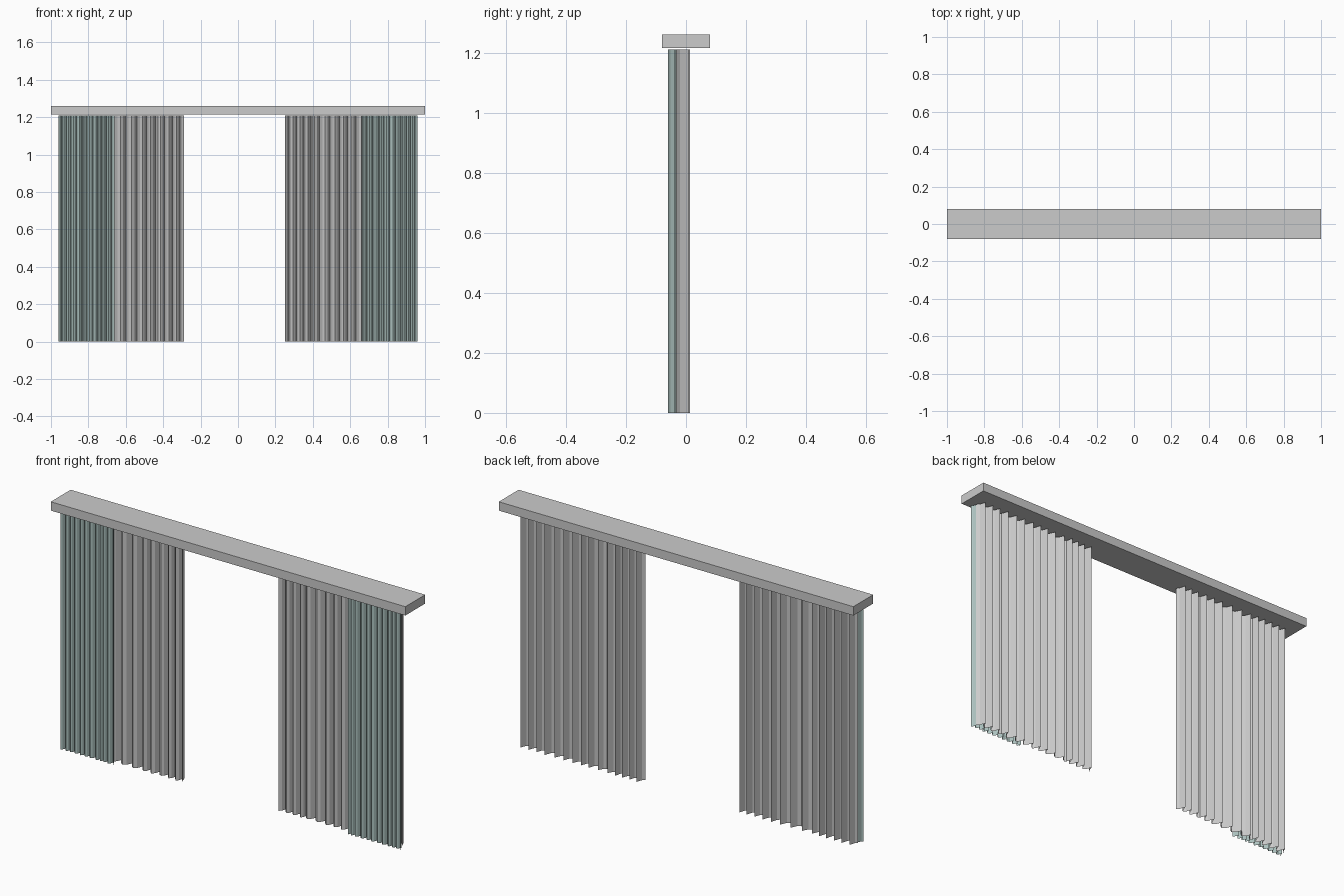
import bpy, bmesh, math, random

if "Cube" in bpy.data.objects:
    bpy.data.objects.remove(bpy.data.objects["Cube"])

random.seed(4)

green = bpy.data.materials.new("green_fabric")
green.diffuse_color = (0.43, 0.56, 0.54, 1)
green.use_nodes = True
green.node_tree.nodes["Principled BSDF"].inputs["Base Color"].default_value = green.diffuse_color


def finish(bm, name, mat=None):
    me = bpy.data.meshes.new(name)
    bm.to_mesh(me)
    bm.free()
    ob = bpy.data.objects.new(name, me)
    bpy.context.collection.objects.link(ob)
    if mat:
        me.materials.append(mat)
    return ob


def box(name, x0, x1, y0, y1, z0, z1):
    bm = bmesh.new()
    bmesh.ops.create_cube(bm, size=1)
    for v in bm.verts:
        v.co = ((x0 + x1) / 2 + v.co.x * (x1 - x0),
                (y0 + y1) / 2 + v.co.y * (y1 - y0),
                (z0 + z1) / 2 + v.co.z * (z1 - z0))
    return finish(bm, name)


def curtain(name, x0, x1, y0, y1, folds, mat=None):
    """Single pleated sheet: irregular wave extruded straight up."""
    widths = [random.uniform(0.7, 1.3) for _ in range(folds)]
    scale = (x1 - x0) / sum(widths)
    mid, amp = (y0 + y1) / 2, (y1 - y0) / 2
    pts, x = [], x0
    for w in widths:
        w *= scale
        a = amp * random.uniform(0.75, 1.0)
        for k in range(6):
            t = k / 6
            # slight lean makes each pleat steeper on one side
            px = x + w * (t + 0.1 * math.sin(2 * math.pi * t))
            pts.append((px, mid - a * math.cos(2 * math.pi * t)))
        x += w
    pts.append((x1, mid - amp))
    bm = bmesh.new()
    low = [bm.verts.new((px, py, 0)) for px, py in pts]
    top = [bm.verts.new((px, py, 1.21)) for px, py in pts]
    for i in range(len(pts) - 1):
        bm.faces.new((low[i], low[i + 1], top[i + 1], top[i]))
    return finish(bm, name, mat)


# Ceiling rail
box("curtain_rail", -1, 1, -0.08, 0.08, 1.215, 1.26)

# Sheer inner curtains
curtain("sheer_left", -0.95, -0.29, -0.034, 0.014, 14)
curtain("sheer_right", 0.25, 0.95, -0.034, 0.014, 15)

# Heavy green outer drapes in front
curtain("drape_left", -0.96, -0.66, -0.06, -0.033, 11, green)
curtain("drape_right", 0.66, 0.96, -0.06, -0.033, 11, green)
